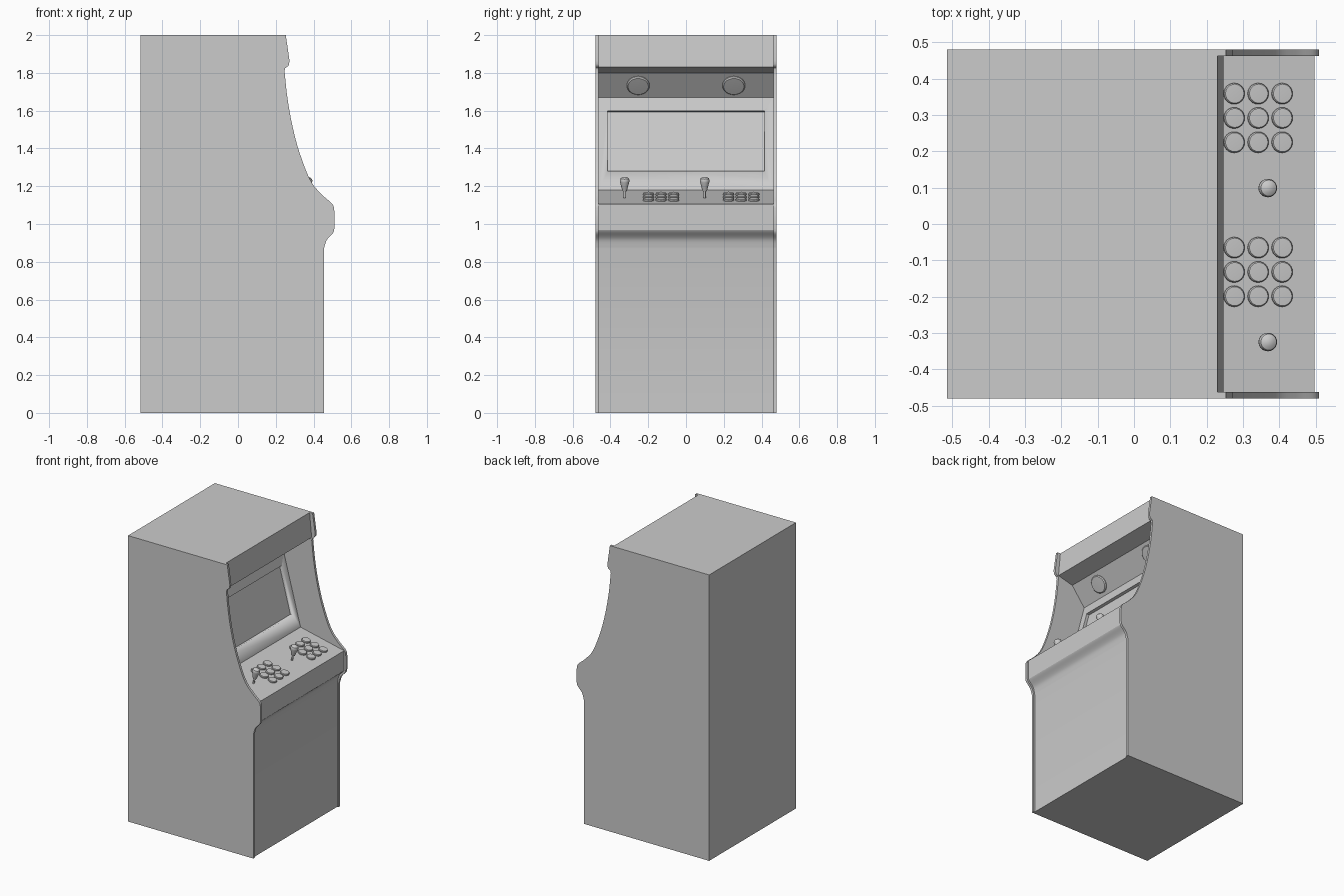
import bpy, bmesh, math
from mathutils import Vector, Matrix

if "Cube" in bpy.data.objects:
    bpy.data.objects.remove(bpy.data.objects["Cube"])

HALF, INNER = 0.48, 0.463       # outer half width, inside of side panels


def spline(pts, n=5):
    """Smooth curve through the points (Catmull-Rom)."""
    v = [Vector(p) for p in pts]
    v = [2 * v[0] - v[1]] + v + [2 * v[-1] - v[-2]]
    out = []
    for a, b, c, d in zip(v, v[1:], v[2:], v[3:]):
        for i in range(n):
            t = i / n
            out.append(0.5 * (2 * b + (c - a) * t + (2 * a - 5 * b + 4 * c - d) * t * t
                              + (3 * b - a - 3 * c + d) * t ** 3))
    return [tuple(p) for p in out + [v[-2]]]


def finish(name, bm, matrix=None, angle=30):
    bmesh.ops.recalc_face_normals(bm, faces=bm.faces)
    me = bpy.data.meshes.new(name)
    bm.to_mesh(me)
    bm.free()
    ob = bpy.data.objects.new(name, me)
    bpy.context.collection.objects.link(ob)
    if matrix:
        ob.matrix_world = matrix
    bpy.ops.object.select_all(action='DESELECT')
    bpy.context.view_layer.objects.active = ob
    ob.select_set(True)
    bpy.ops.object.shade_smooth_by_angle(angle=math.radians(angle))
    return ob


def extrude(name, outline, y0, y1):
    """Solid from an x-z outline stretched along y."""
    bm = bmesh.new()
    f = bm.faces.new([bm.verts.new((x, y0, z)) for x, z in outline])
    r = bmesh.ops.extrude_face_region(bm, geom=[f])
    bmesh.ops.translate(bm, vec=(0, y1 - y0, 0),
                        verts=[g for g in r['geom'] if isinstance(g, bmesh.types.BMVert)])
    return finish(name, bm)


def lathe(name, profile, matrix, sides=24):
    """Turned part from (radius, height) points around local z."""
    bm = bmesh.new()
    vs = [bm.verts.new((r, 0, h)) for r, h in profile]
    es = [bm.edges.new(p) for p in zip(vs, vs[1:])]
    bmesh.ops.spin(bm, geom=vs + es, cent=(0, 0, 0), axis=(0, 0, 1),
                   angle=2 * math.pi, steps=sides)
    bmesh.ops.remove_doubles(bm, verts=bm.verts, dist=1e-5)
    return finish(name, bm, matrix)


def block(name, size, matrix):
    bm = bmesh.new()
    bmesh.ops.create_cube(bm, size=1, matrix=Matrix.Diagonal((*size, 1)))
    return finish(name, bm, matrix)


def frame(a, b, t, y):
    """Local frame on the panel running from a to b (x-z), z axis pointing out."""
    a, b = Vector((a[0], 0, a[1])), Vector((b[0], 0, b[1]))
    up = (b - a).normalized()
    side = Vector((0, 1, 0))
    m = Matrix((side, up, side.cross(up))).transposed().to_4x4()
    m.translation = a.lerp(b, t) + side * y
    return m


# Side panels
side = [(-0.515, 0), (0.455, 0)]
side += spline([(0.455, 0.87), (0.47, 0.915), (0.503, 0.952), (0.51, 0.975)])
side += spline([(0.51, 1.07), (0.50, 1.105), (0.445, 1.155), (0.384, 1.23), (0.325, 1.38),
                (0.288, 1.52), (0.262, 1.665), (0.246, 1.81)])
side += spline([(0.25, 1.825), (0.268, 1.84), (0.2725, 1.865)], 3)
side += [(0.253, 2.0), (-0.515, 2.0)]
for s, label in ((-1, 'left'), (1, 'right')):
    extrude('side_panel_' + label, side, s * INNER, s * HALF)

# Cabinet body: front door, control deck, bezel, speaker panel, marquee
DECK_F, DECK_B = (0.497, 1.105), (0.16, 1.18)
BEZEL_T, SPEAK_T = (0.03, 1.67), (0.13, 1.80)
body = [(-0.515, 0), (0.445, 0)]
body += spline([(0.445, 0.87), (0.458, 0.92), (0.49, 0.957), (0.497, 0.967)])
body += [DECK_F, DECK_B, BEZEL_T, SPEAK_T, (0.246, 1.83), (0.23, 2.0), (-0.515, 2.0)]
cabinet = extrude('cabinet_body', body, -INNER, INNER)

# Recessed screen opening
length = math.dist(DECK_B, BEZEL_T)
at = frame(DECK_B, BEZEL_T, 0.53, 0)
cutter = block('screen_cutter', (0.83, 0.65 * length + 0.001, 0.05), at)
cutter.hide_render = True
mod = cabinet.modifiers.new('screen_opening', 'BOOLEAN')
mod.operation, mod.object, mod.solver = 'DIFFERENCE', cutter, 'EXACT'
bpy.ops.object.select_all(action='DESELECT')
bpy.context.view_layer.objects.active = cabinet
cabinet.select_set(True)
bpy.ops.object.modifier_apply(modifier=mod.name)
bpy.data.objects.remove(cutter)
block('screen', (0.83, 0.65 * length, 0.006), at @ Matrix.Translation((0, 0, -0.022)))

# Speakers
for s, label in ((-1, 'left'), (1, 'right')):
    lathe('speaker_' + label, [(0, 0), (0.06, 0), (0.06, 0.006), (0.054, 0.012), (0, 0.014)],
          frame(BEZEL_T, SPEAK_T, 0.5, s * 0.253), 32)


def on_deck(x, y):
    # Front-to-back position on the sloping control deck
    return frame(DECK_F, DECK_B, (DECK_F[0] - x) / (DECK_F[0] - DECK_B[0]), y)


button = [(0, 0), (0.029, 0), (0.029, 0.007), (0.026, 0.011), (0, 0.012)]
stick = [(0, 0), (0.006, 0), (0.006, 0.035), (0.012, 0.038), (0.025, 0.088),
         (0.0255, 0.097), (0.022, 0.106), (0.012, 0.112), (0, 0.114)]

# Player controls: a joystick and nine buttons each
for p, y0 in enumerate((-0.132, 0.292), 1):
    lathe(f'joystick_{p}', stick, on_deck(0.348, y0 - 0.193))
    for i in (-1, 0, 1):
        for j in (-1, 0, 1):
            lathe(f'button_{p}_{i + 2}{j + 2}', button,
                  on_deck(0.341 + i * 0.066, y0 + j * 0.067))
